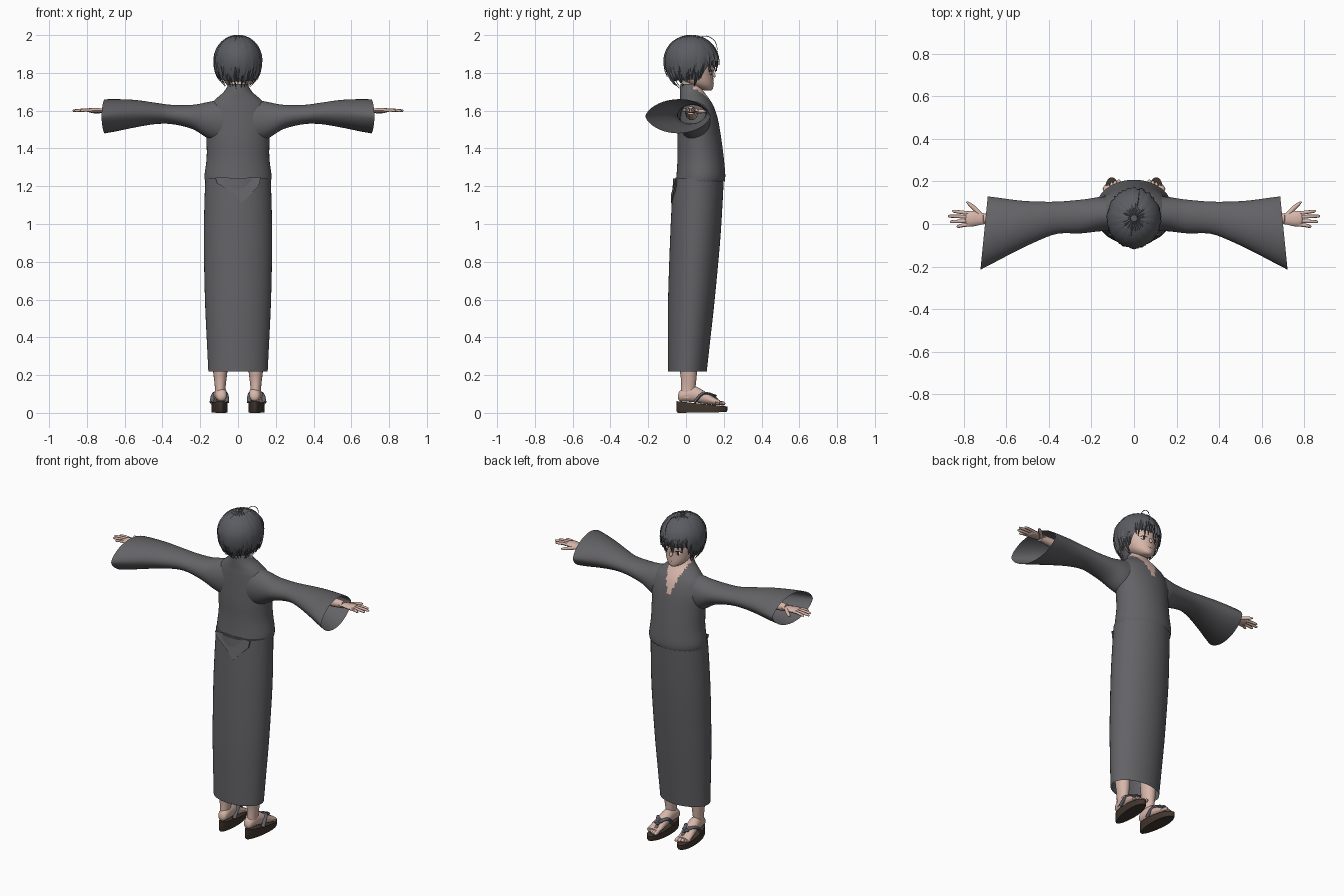
import bpy, bmesh, math, random
from math import sin, cos, pi
from mathutils import Vector

random.seed(4)
cube = bpy.data.objects.get("Cube")
if cube:
    bpy.data.objects.remove(cube)
made = []


def material(name, *rgb):
    m = bpy.data.materials.new(name)
    m.use_nodes = True
    m.diffuse_color = (*rgb, 1)
    m.node_tree.nodes["Principled BSDF"].inputs["Base Color"].default_value = (*rgb, 1)
    return m


FABRIC = material("charcoal cloth", .125, .125, .135)
HAIR = material("dark grey hair", .105, .108, .122)
SKIN = material("skin", .68, .47, .40)
SOLE = material("brown sole", .055, .038, .028)
STRAP = material("slate strap", .12, .12, .14)
DARK = material("dark eye", .03, .03, .035)
WHITE = material("eye white", .75, .73, .72)
LIP = material("lip", .45, .22, .19)


def finish(name, bm, mats, mirror=False):
    bmesh.ops.recalc_face_normals(bm, faces=bm.faces)
    me = bpy.data.meshes.new(name)
    bm.to_mesh(me)
    bm.free()
    ob = bpy.data.objects.new(name, me)
    bpy.context.collection.objects.link(ob)
    for m in mats:
        me.materials.append(m)
    if mirror:
        mod = ob.modifiers.new("mirror", "MIRROR")
        mod.use_mirror_merge = False
    made.append(ob)
    return ob


def loft(name, rings, mat, mirror=False, caps=(True, True)):
    """Skin closed rings of points into a tube."""
    bm = bmesh.new()
    rows = [[bm.verts.new(p) for p in r] for r in rings]
    n = len(rows[0])
    for a, b in zip(rows, rows[1:]):
        for i in range(n):
            j = (i + 1) % n
            bm.faces.new((a[i], a[j], b[j], b[i]))
    for row, cap in zip((rows[0], rows[-1]), caps):
        if cap:
            bm.faces.new(row)
    return finish(name, bm, [mat], mirror)


def spline(rows, n=4):
    """Smoothly resample a list of tuples."""
    rows = [Vector(r) for r in rows]
    out = []
    for i in range(len(rows) - 1):
        p1, p2 = rows[i], rows[i + 1]
        p0, p3 = rows[max(i - 1, 0)], rows[min(i + 2, len(rows) - 1)]
        for k in range(n):
            t = k / n
            out.append(p1 + (p2 - p0) * (t / 2) + (p0 * 2 - p1 * 5 + p2 * 4 - p3) * (t * t / 2)
                       + (p1 * 3 - p0 - p2 * 3 + p3) * (t ** 3 / 2))
    return out + [rows[-1]]


def upright(rows, n=48, cx=0):
    """Level rings from rows of height, half width, back and front."""
    return [[(cx + w * sin(2 * pi * i / n), (b + f) / 2 + (f - b) / 2 * cos(2 * pi * i / n), z)
             for i in range(n)] for z, w, b, f in spline(rows)]


def tube(name, pts, mat, mirror=True, n=10, flat=1.0):
    """Round tube through points of x, y, z, radius."""
    P = spline(pts, 3)
    C = [Vector(p[:3]) for p in P]
    rings = []
    for i, c in enumerate(C):
        t = (C[min(i + 1, len(C) - 1)] - C[max(i - 1, 0)]).normalized()
        u = t.cross(Vector((0, 0, 1)) if abs(t.z) < .9 else Vector((0, 1, 0))).normalized()
        v = t.cross(u)
        rings.append([c + P[i][3] * (u * cos(2 * pi * k / n) + v * flat * sin(2 * pi * k / n))
                      for k in range(n)])
    return loft(name, rings, mat, mirror)


def ball(name, at, size, mat, mirror=True):
    bm = bmesh.new()
    bmesh.ops.create_uvsphere(bm, u_segments=16, v_segments=10, radius=1)
    for v in bm.verts:
        v.co = Vector([a + c * s for a, c, s in zip(at, v.co, size)])
    return finish(name, bm, [mat], mirror)


# Robe skirt, open at the hem
loft("robe_skirt", upright([(.22, .157, -.095, .11), (.4, .166, -.096, .13), (.6, .175, -.095, .152),
     (.9, .181, -.085, .18), (1.1, .178, -.076, .193), (1.24, .173, -.068, .2)]), FABRIC, caps=(False, True))

# Robe top with scalloped hem and an open V of skin at the chest
rings = upright([(1.222, .174, -.055, .204), (1.26, .177, -.05, .208), (1.35, .166, -.045, .2),
                 (1.45, .167, -.045, .187), (1.55, .172, -.04, .17), (1.62, .155, -.036, .148),
                 (1.66, .12, -.033, .125), (1.7, .075, -.032, .095), (1.742, .05, -.03, .075)], 72)
rings[0] = [(x, y, z + .007 * (i % 2)) for i, (x, y, z) in enumerate(rings[0])]
top = loft("robe_top", rings, FABRIC, caps=(False, False))
top.data.materials.append(SKIN)
for p in top.data.polygons:
    x, y, z = p.center
    if y > .04 and z > 1.56 and abs(x) < .012 + (z - 1.56) * .32:
        p.material_index = 1

# Sash flap at the back waist
bm = bmesh.new()
flap = [(-.12, 1.245), (.12, 1.245), (.11, 1.2), (.02, 1.11), (-.02, 1.16), (-.11, 1.215)]
face = bm.faces.new([bm.verts.new((x, -.079 + x * x * 1.7, z)) for x, z in flap])
ext = bmesh.ops.extrude_face_region(bm, geom=[face])
for v in ext["geom"]:
    if isinstance(v, bmesh.types.BMVert):
        v.co.y += .008
finish("sash_flap", bm, [FABRIC])

# Wide sleeves, flaring to a lens shaped opening
rings = []
for x, b, f, lo, hi, k in spline([(.08, -.03, .13, 1.42, 1.665, 1), (.17, -.035, .128, 1.455, 1.645, 1),
                                  (.25, -.044, .116, 1.503, 1.631, 1), (.36, -.046, .106, 1.529, 1.631, 1),
                                  (.45, -.08, .105, 1.528, 1.643, 1.05), (.55, -.13, .11, 1.511, 1.657, 1.1),
                                  (.65, -.185, .123, 1.49, 1.661, 1.2), (.705, -.215, .13, 1.48, 1.66, 1.3)]):
    ring = []
    for i in range(40):
        t = 2 * pi * i / 40
        y = (b + f) / 2 + (f - b) / 2 * cos(t)
        z = (lo + hi) / 2 + (hi - lo) / 2 * math.copysign(abs(sin(t)) ** k, sin(t))
        ring.append((x - .1 * (y + .04), y, z))
    rings.append(ring)
loft("sleeves", rings, FABRIC, True, caps=(False, False))

# Arms and hands
tube("forearms", [(.4, .03, 1.585, .035), (.6, .025, 1.595, .028), (.71, .025, 1.6, .022)], SKIN)
tube("palms", [(.68, .025, 1.6, .022), (.72, .025, 1.601, .028), (.755, .025, 1.602, .036),
               (.785, .024, 1.602, .034), (.792, .024, 1.602, .02)], SKIN, flat=.38)
for i, (y, tip, spread) in enumerate([(.05, .855, .01), (.033, .875, .004), (.015, .865, -.004), (-.002, .835, -.01)]):
    tube(f"fingers_{i + 1}", [(.77, y, 1.602, .009), (.81, y + spread * .5, 1.603, .0085),
                              (tip - .008, y + spread, 1.6, .007), (tip, y + spread, 1.599, .002)], SKIN, n=8)
tube("thumbs", [(.715, .035, 1.599, .012), (.745, .068, 1.597, .011), (.772, .092, 1.596, .009),
                (.788, .105, 1.596, .003)], SKIN, n=8)

# Legs, feet and toes
loft("legs", upright([(.08, .027, -.03, .05), (.13, .028, -.027, .05), (.18, .033, -.027, .055),
                      (.25, .04, -.035, .06), (.5, .05, -.05, .065)], 20, .094), SKIN, True)
foot = [(.088, -.042, .085, .01, .01), (.088, -.032, .09, .025, .028), (.09, 0, .098, .032, .038),
        (.093, .05, .098, .034, .042), (.098, .1, .08, .038, .033), (.102, .15, .062, .041, .02),
        (.104, .18, .054, .038, .013)]
loft("feet", [[(x + w * cos(pi * i / 8), y, z + h * sin(pi * i / 8)) for i in range(16)]
              for x, y, z, w, h in spline(foot)], SKIN, True)
for i in range(5):
    x, reach = .072 + i * .0165, .208 - .004 * i * (i > 0) - .001 * i * i
    tube(f"toes_{i + 1}", [(x, .165, .055, .01), (x, reach - .012, .05, .011 - .0007 * i),
                           (x, reach, .047, .004)], SKIN, n=8)

# Sandals with wedge soles and thongs
outline = [2 * pi * i / 32 for i in range(32)]
loft("sandal_soles", [[(.097 + .008 * cos(t) + s * (.042 + .007 * cos(t)) * sin(t), .085 + s * .135 * cos(t),
                        z0 + slope * cos(t)) for t in outline]
                      for s, z0, slope in [(.95, .002, .002), (1, .012, .002), (1, .048, -.014)]], SOLE, True)
for side, x in (("inner", .058), ("outer", .14)):
    tube(f"sandal_{side}_straps", [(x, .045, .055, .011), ((x + .092) / 2 + (x - .098) * .25, .09, .103, .012),
         (.092, .148, .088, .009), (.088, .18, .05, .006)], STRAP, n=8, flat=.7)
for i, a in enumerate((.5, 1.8, 3.4, 5)):
    ball(f"strap_petals_{i + 1}", (.093 + .014 * cos(a), .135 + .016 * sin(a), .097 - .006 * sin(a)),
         (.012, .013, .006), STRAP)

# Neck and head
tube("neck", [(0, .02, 1.6, .05), (0, .025, 1.68, .043), (0, .04, 1.78, .043)], SKIN, False, 20)
loft("head", upright([(1.708, .016, .095, .135), (1.718, .038, .06, .143), (1.745, .066, .005, .145),
                      (1.79, .084, -.035, .144), (1.83, .091, -.055, .146), (1.89, .093, -.06, .138),
                      (1.94, .07, -.04, .11)], 32), SKIN)
tube("nose", [(0, .138, 1.805, .006), (0, .149, 1.785, .009), (0, .15, 1.776, .003)], SKIN, False)
ball("ears", (.09, .03, 1.8), (.012, .02, .03), SKIN)
ball("eye_whites", (.04, .13, 1.799), (.018, .006, .011), WHITE)
ball("irises", (.039, .1335, 1.799), (.009, .004, .011), DARK)
tube("lashes", [(.02, .141, 1.806, .0015), (.04, .135, 1.812, .003), (.06, .119, 1.805, .0015)], DARK, n=6)
tube("mouth", [(-.016, .142, 1.747, .001), (0, .145, 1.746, .0025), (.016, .142, 1.747, .001)], LIP, False, 6)


# Hair: a scalp shell covered by tapering locks
def scalp(phi, th, off=0):
    c = cos(th)
    return Vector(((.119 + off) * sin(th) * sin(phi), .027 + (.134 + off) * sin(th) * cos(phi),
                   1.87 + (.122 + off if c > 0 else .17) * c))


def end_angle(phi, extra=0):
    s = min(max((cos(phi) - .35) / .4, 0), 1)
    z = 1.728 + .085 * s * s * (3 - 2 * s) + .012 * sin(phi) ** 2 + extra
    return math.acos(max((z - 1.87) / .17, -.97))


loft("scalp_hair", [[scalp(2 * pi * i / 48, .02 + (end_angle(2 * pi * i / 48, .025) - .02) * k / 16)
                     for i in range(48)] for k in range(17)], HAIR, caps=(True, False))
bm = bmesh.new()
for layer, count in enumerate((30, 24, 18)):
    for i in range(count):
        phi = 2 * pi * (i + .5 * layer + random.uniform(-.2, .2)) / count
        end = end_angle(phi, random.uniform(-.015, .012) + .022 * layer)
        flare, sway = random.uniform(-.002, .008), random.uniform(-.12, .12)
        last = None
        for k in range(11):
            t = k / 10
            th = .12 + (end - .12) * t
            w = 4.2 / count * min(1, (1 - t) * 2.4) + .004
            off = .001 + .002 * layer + flare * t ** 3
            row = [bm.verts.new(scalp(phi + sway * t * t + s * w, th, off + (.005 if s == 0 else 0)))
                   for s in (-1, 0, 1)]
            if last:
                for a in (0, 1):
                    bm.faces.new((last[a], last[a + 1], row[a + 1], row[a]))
            last = row
finish("hair_locks", bm, [HAIR])
tube("stray_strand", [(.01, .06, 1.985, .002), (.02, .11, 1.995, .002), (.025, .155, 1.965, .002),
                      (.025, .168, 1.91, .001)], HAIR, False, 6)

# Smooth shading with crisp edges
bpy.ops.object.select_all(action="DESELECT")
for ob in made:
    ob.select_set(True)
bpy.context.view_layer.objects.active = made[0]
bpy.ops.object.shade_smooth_by_angle(angle=math.radians(45))
